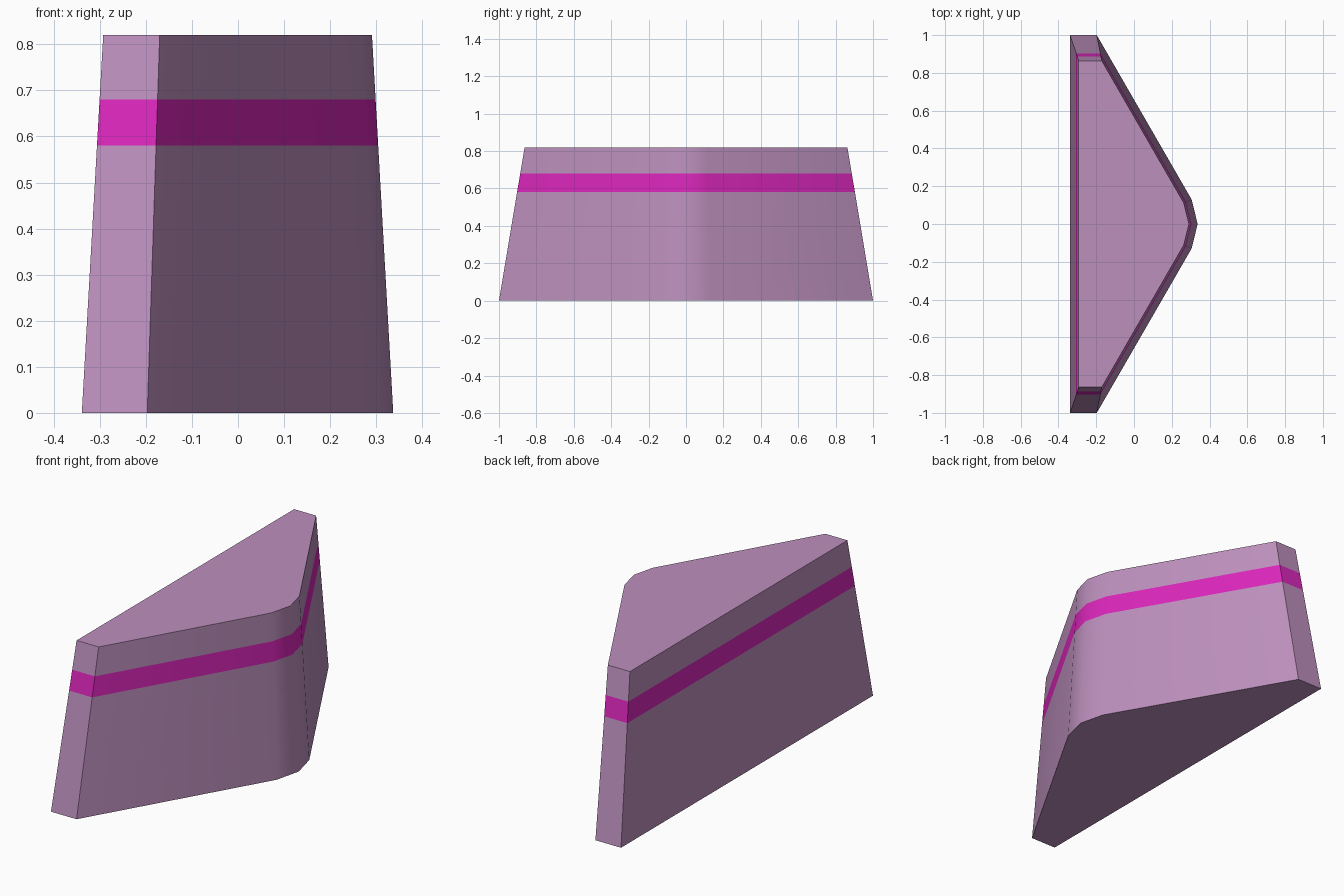
import bpy
import bmesh
from math import radians

if "Cube" in bpy.data.objects:
    bpy.data.objects.remove(bpy.data.objects["Cube"])

HEIGHT = 0.82
TOP_SCALE = 0.863

# Half outline of the base, from nose to back corner; mirrored in y
HALF = [(0.305, 0.13), (-0.197, 1.0), (-0.339, 1.0)]
OUTLINE = [(0.337, 0.0)] + HALF + [(x, -y) for x, y in reversed(HALF)]


def material(name, colour):
    mat = bpy.data.materials.new(name)
    mat.diffuse_color = (*colour, 1)
    mat.use_nodes = True
    mat.node_tree.nodes["Principled BSDF"].inputs["Base Color"].default_value = mat.diffuse_color
    return mat


def section(name, z0, z1, mat, cap_bottom=False, cap_top=False):
    """One slice of the tapered body between two heights."""
    bm = bmesh.new()
    rings = []
    for z in (z0, z1):
        s = 1 + (TOP_SCALE - 1) * z / HEIGHT
        rings.append([bm.verts.new((x * s, y * s, z)) for x, y in OUTLINE])
    low, high = rings
    n = len(OUTLINE)
    for i in range(n):
        j = (i + 1) % n
        bm.faces.new((low[i], low[j], high[j], high[i]))
    if cap_bottom:
        bm.faces.new(low[::-1])
    if cap_top:
        bm.faces.new(high)
    mesh = bpy.data.meshes.new(name)
    bm.to_mesh(mesh)
    bm.free()
    mesh.materials.append(mat)
    obj = bpy.data.objects.new(name, mesh)
    bpy.context.collection.objects.link(obj)
    # Rounded nose is smooth, corners stay sharp
    bpy.ops.object.select_all(action='DESELECT')
    obj.select_set(True)
    bpy.context.view_layer.objects.active = obj
    bpy.ops.object.shade_smooth_by_angle(angle=radians(35))
    return obj


lilac = material("lilac", (0.51, 0.28, 0.51))
magenta = material("magenta", (0.71, 0.02, 0.50))

# Body with a coloured stripe near the top
section("lower_body", 0.0, 0.58, lilac, cap_bottom=True)
section("stripe_band", 0.58, 0.68, magenta)
section("upper_body", 0.68, HEIGHT, lilac, cap_top=True)
